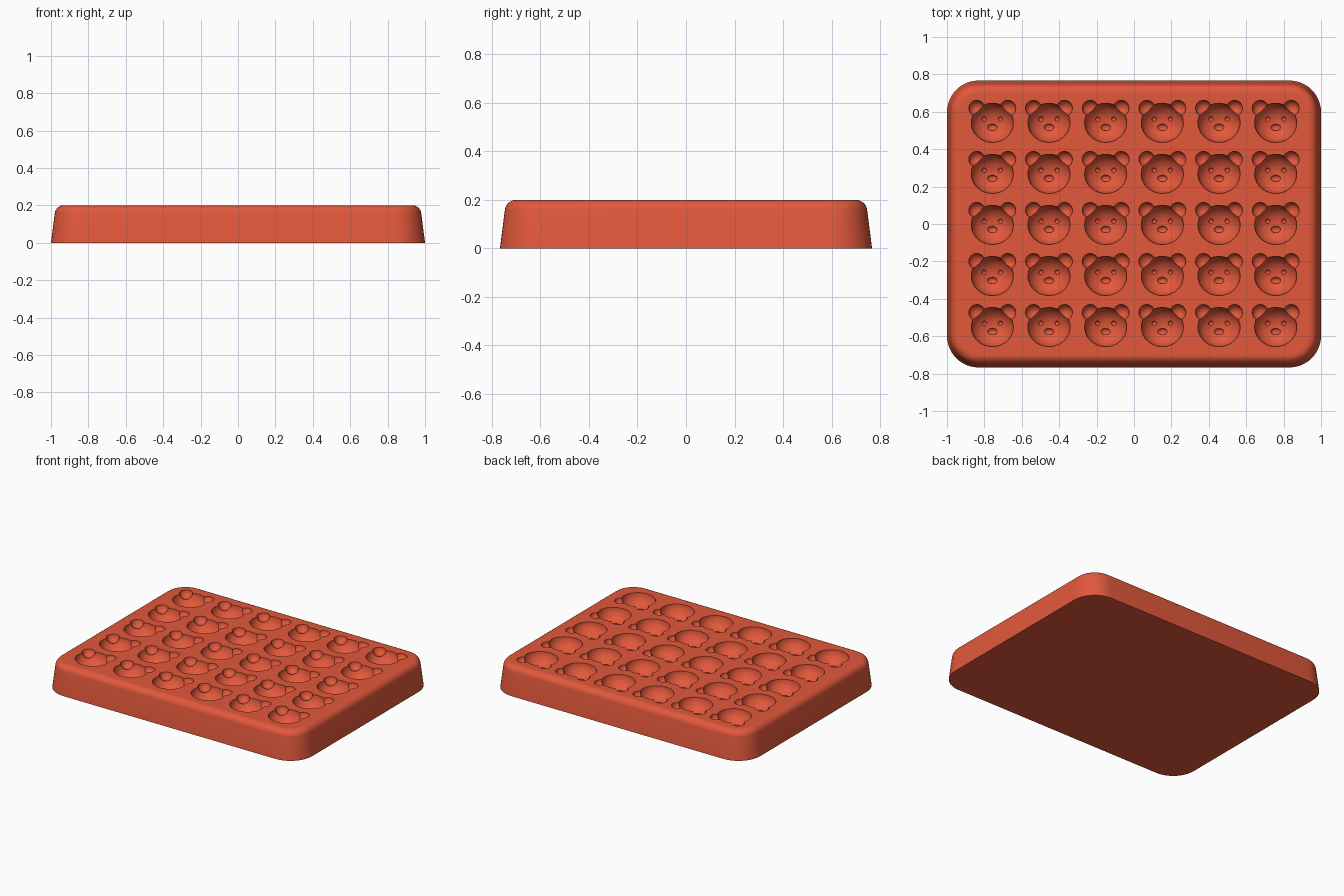
import bpy, bmesh, math
from mathutils import Matrix, Vector

cube = bpy.data.objects.get("Cube")
if cube:
    bpy.data.objects.remove(cube, do_unlink=True)

HALF_X, HALF_Y, TOP = 1.0, 0.767, 0.2
CORNER, FILLET = 0.17, 0.047
COLS, ROWS, STEP_X, STEP_Y = 6, 5, 0.303, 0.273

red = bpy.data.materials.new("tray red")
red.use_nodes = True
colour = (0.76, 0.098, 0.044, 1)
red.diffuse_color = colour
bsdf = red.node_tree.nodes["Principled BSDF"]
bsdf.inputs["Base Color"].default_value = colour
bsdf.inputs["Roughness"].default_value = 0.6


def make_object(name, bm):
    bmesh.ops.recalc_face_normals(bm, faces=bm.faces)
    mesh = bpy.data.meshes.new(name)
    bm.to_mesh(mesh)
    bm.free()
    mesh.materials.append(red)
    obj = bpy.data.objects.new(name, mesh)
    bpy.context.collection.objects.link(obj)
    return obj


def make_cutter(name, blobs, segments, ring_count):
    """Ellipsoids given as (offset from the hollow's centre, radii)."""
    bm = bmesh.new()
    for offset, radii in blobs:
        matrix = Matrix.LocRotScale(Vector(offset) + Vector((0, 0, TOP)), None, Vector(radii))
        bmesh.ops.create_uvsphere(bm, u_segments=segments, v_segments=ring_count,
                                  radius=1, matrix=matrix)
    obj = make_object(name, bm)
    obj.hide_render = True
    return obj


def rounded_ring(bm, inset, z, steps=12):
    """Rounded rectangle of vertices, moved inwards by inset."""
    r = CORNER - inset
    ring = []
    for k, (sx, sy) in enumerate([(1, 1), (-1, 1), (-1, -1), (1, -1)]):
        for i in range(steps + 1):
            a = math.pi / 2 * (k + i / steps)
            ring.append(bm.verts.new((sx * (HALF_X - CORNER) + r * math.cos(a),
                                      sy * (HALF_Y - CORNER) + r * math.sin(a), z)))
    return ring


# One bear-shaped hollow, carved out of a small block
bm = bmesh.new()
bmesh.ops.create_cube(bm, size=0.6, matrix=Matrix.Translation((0, 0, TOP - 0.3)))
block = make_object("hollow_block", bm)

head = [((0, 0, 0.002), (0.113, 0.105, 0.092))]
ears = [((s * 0.083, 0.078, 0.001), (0.043, 0.043, 0.043)) for s in (-1, 1)]
face = [((s * 0.043, 0.02, -0.08), (0.013, 0.013, 0.013)) for s in (-1, 1)]
face.append(((0, -0.024, -0.087), (0.027, 0.018, 0.015)))
cutters = [make_cutter("head_cutter", head, 40, 21),
           make_cutter("ear_cutter", ears, 24, 13),
           make_cutter("face_cutter", face, 16, 9)]
bpy.context.view_layer.objects.active = block
for cutter in cutters:
    mod = block.modifiers.new(cutter.name, "BOOLEAN")
    mod.operation = "DIFFERENCE"
    mod.solver = "EXACT"
    mod.object = cutter
    bpy.ops.object.modifier_apply(modifier=mod.name)

# Keep only the carved surface of the block
hollow = block.data
bm = bmesh.new()
bm.from_mesh(hollow)
outside = [f for f in bm.faces if any(abs(v.co.x) > 0.2 for v in f.verts)
           or all(v.co.z > TOP - 0.00001 for v in f.verts)]
bmesh.ops.delete(bm, geom=outside, context="FACES")
bmesh.ops.remove_doubles(bm, verts=bm.verts, dist=0.0002)
bm.to_mesh(hollow)
bm.free()
for helper in cutters + [block]:
    bpy.data.objects.remove(helper, do_unlink=True)

# Tray: flat bottom, sloping wall, rounded upper edge
profile = [(0, 0)]
for i in range(9):
    a = math.radians(7 + 83 * i / 8)
    profile.append((0.067 - FILLET * math.cos(a), TOP - FILLET + FILLET * math.sin(a)))
profile.append((0.07, TOP))
bm = bmesh.new()
rings = [rounded_ring(bm, d, z) for d, z in profile]
for low, high in zip(rings, rings[1:]):
    for i in range(len(low)):
        j = (i + 1) % len(low)
        bm.faces.new((low[i], low[j], high[j], high[i]))
bm.faces.new(rings[0])

# Grid of hollows
for c in range(COLS):
    for r in range(ROWS):
        move = Matrix.Translation(((c - (COLS - 1) / 2) * STEP_X,
                                   (r - (ROWS - 1) / 2) * STEP_Y - 0.005, 0))
        hollow.transform(move)
        bm.from_mesh(hollow)
        hollow.transform(move.inverted())
bpy.data.meshes.remove(hollow)

# Flat top between the outer edge and the rims of the hollows
rims = [e for e in bm.edges if e.is_boundary]
bmesh.ops.triangle_fill(bm, edges=rims, use_beauty=True, normal=(0, 0, 1))
tray = make_object("mould_tray", bm)

bpy.ops.object.select_all(action="DESELECT")
tray.select_set(True)
bpy.context.view_layer.objects.active = tray
bpy.ops.object.shade_smooth_by_angle(angle=math.radians(30))
